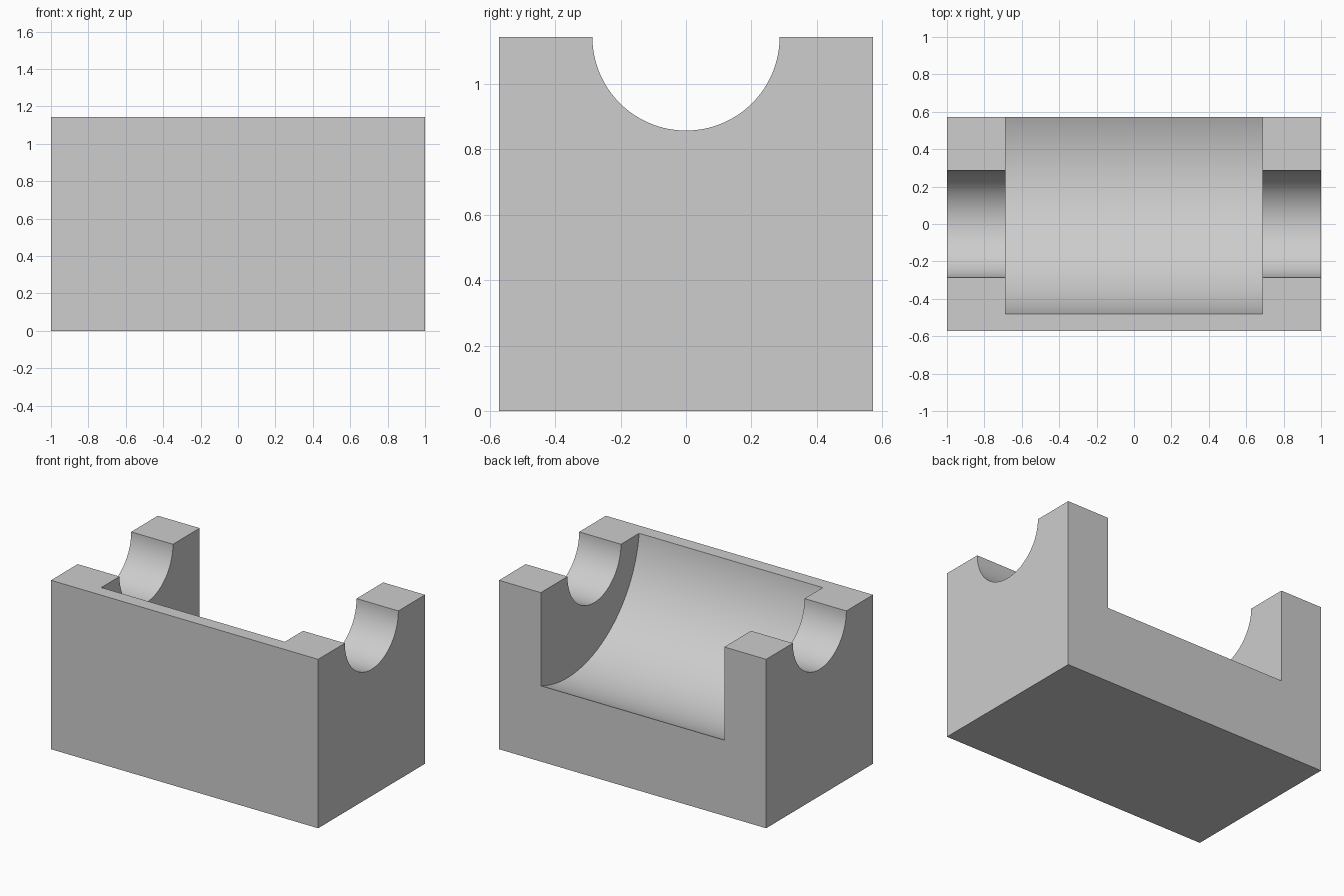
import bpy, bmesh, math
from mathutils import Vector

# Remove the default cube
cube = bpy.data.objects.get("Cube")
if cube:
    bpy.data.objects.remove(cube, do_unlink=True)

HALF_X, HALF_Y, TOP = 1.0, 0.5715, 1.143
GREY = (0.61, 0.61, 0.61, 1)

grey = bpy.data.materials.new("plain grey")
grey.use_nodes = True
grey.diffuse_color = GREY
grey.node_tree.nodes["Principled BSDF"].inputs["Base Color"].default_value = GREY


def prism(name, profile, half_length):
    """Extrude a (y, z) profile along x, centred on x = 0."""
    bm = bmesh.new()
    face = bm.faces.new([bm.verts.new((-half_length, y, z)) for y, z in profile])
    ext = bmesh.ops.extrude_face_region(bm, geom=[face])
    verts = [v for v in ext["geom"] if isinstance(v, bmesh.types.BMVert)]
    bmesh.ops.translate(bm, verts=verts, vec=Vector((2 * half_length, 0, 0)))
    bmesh.ops.recalc_face_normals(bm, faces=bm.faces)
    mesh = bpy.data.meshes.new(name)
    bm.to_mesh(mesh)
    bm.free()
    mesh.materials.append(grey)
    obj = bpy.data.objects.new(name, mesh)
    bpy.context.collection.objects.link(obj)
    return obj


def round_slot(centre_y, centre_z, radius, steps):
    """Lower half circle with straight sides rising above it."""
    arc = [(centre_y + radius * math.cos(a), centre_z + radius * math.sin(a))
           for a in (math.pi * (1 + i / steps) for i in range(steps + 1))]
    return arc + [(centre_y + radius, centre_z + 0.3), (centre_y - radius, centre_z + 0.3)]


# Solid block
block = prism("cradle_block", [(-HALF_Y, 0), (HALF_Y, 0), (HALF_Y, TOP), (-HALF_Y, TOP)], HALF_X)

# Shaft groove through both ends, and the wide pocket open to the back
cutters = [prism("shaft_groove_cutter", round_slot(0, TOP, 0.286, 64), HALF_X + 0.2),
           prism("pocket_cutter", round_slot(0.286, TOP + 0.086, 0.771, 96), 0.687)]

bpy.context.view_layer.objects.active = block
block.select_set(True)
for cutter in cutters:
    cutter.hide_render = True
    cut = block.modifiers.new(cutter.name, 'BOOLEAN')
    cut.operation = 'DIFFERENCE'
    cut.solver = 'EXACT'
    cut.object = cutter
    bpy.ops.object.modifier_apply(modifier=cut.name)
    bpy.data.objects.remove(cutter, do_unlink=True)

# Smooth curved walls, sharp edges
bpy.ops.object.shade_smooth_by_angle(angle=math.radians(30))
